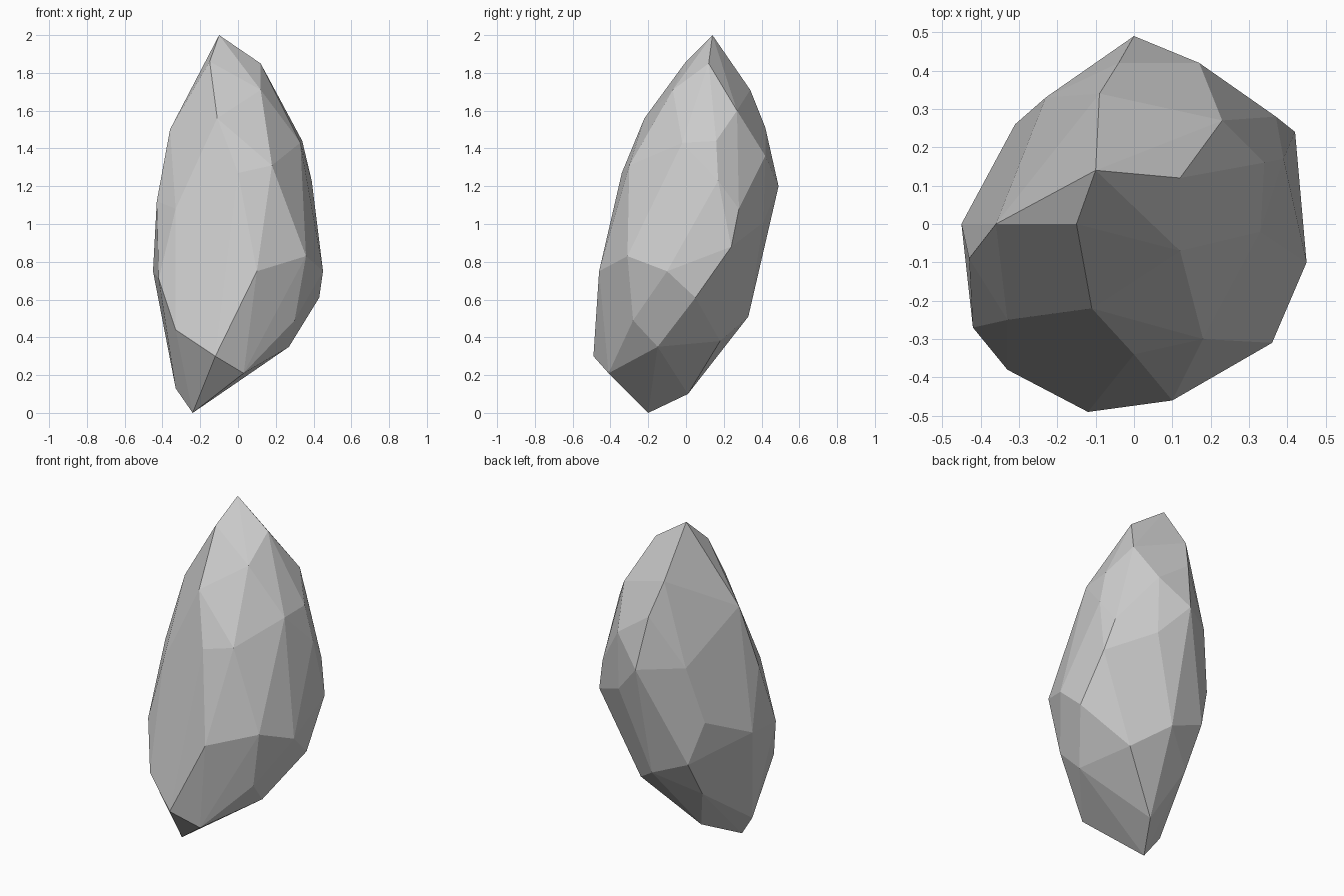
import bpy
import bmesh
import math

# Remove the default cube only
default_cube = bpy.data.objects.get("Cube")
if default_cube:
    bpy.data.objects.remove(default_cube, do_unlink=True)

SCALE = 0.01  # corner positions are given in hundredths of a unit


def make_material(name, colour):
    """Create a plain material with one flat colour."""
    material = bpy.data.materials.new(name)
    material.use_nodes = True
    material.diffuse_color = colour
    shader = next(n for n in material.node_tree.nodes if n.type == "BSDF_PRINCIPLED")
    shader.inputs["Base Color"].default_value = colour
    shader.inputs["Roughness"].default_value = 0.9
    return material


def make_faceted_stone(name, corners, material, merge_angle):
    """Wrap a convex faceted skin round the corners and merge coplanar facets."""
    bm = bmesh.new()
    for corner in corners:
        bm.verts.new([value * SCALE for value in corner])
    hull = bmesh.ops.convex_hull(bm, input=bm.verts[:])
    loose = {v for v in hull["geom_interior"] if isinstance(v, bmesh.types.BMVert)}
    loose.update(v for v in bm.verts if not v.link_faces)
    bmesh.ops.delete(bm, geom=list(loose), context="VERTS")
    bmesh.ops.dissolve_limit(
        bm, angle_limit=merge_angle, verts=bm.verts[:], edges=bm.edges[:]
    )
    bmesh.ops.recalc_face_normals(bm, faces=bm.faces[:])

    mesh = bpy.data.meshes.new(name)
    bm.to_mesh(mesh)
    bm.free()
    mesh.materials.append(material)
    mesh.shade_flat()
    stone = bpy.data.objects.new(name, mesh)
    bpy.context.scene.collection.objects.link(stone)
    return stone


# Pointed tip and the ridge just below it
tip = [(-10, 14, 200), (-15, 0, 186), (12, 12, 185), (12, -7, 171), (-9, 34, 171)]

# Sloping shoulder
shoulder = [
    (23, 27, 160), (-11, -22, 156), (-4, 42, 151), (-36, 0, 150),
    (34, 16, 144), (33, -2, 143), (17, 42, 136), (18, -30, 131), (0, -34, 127),
]

# Upper waist
waist = [
    (39, 17, 123), (-23, 33, 121), (0, 49, 120), (-43, -9, 112),
    (-33, -25, 108), (37, 28, 108), (17, 41, 101),
]

# Widest belt
belt = [
    (42, 24, 88), (-31, 26, 87), (36, -31, 83), (45, -10, 75), (-45, 0, 75),
    (10, -46, 75), (-42, -27, 71), (43, 5, 61), (-23, 31, 61),
]

# Tapering underside and foot
foot = [
    (0, 33, 51), (30, -28, 49), (-33, -38, 44), (18, 18, 38), (-23, 17, 38),
    (27, -15, 35), (-12, -49, 30), (3, -41, 21), (-33, -17, 13),
    (-11, 1, 10), (-24, -20, 0),
]

stone_grey = make_material("stone_grey", (0.6, 0.6, 0.6, 1))
make_faceted_stone(
    "rock", tip + shoulder + waist + belt + foot, stone_grey, math.radians(3)
)
